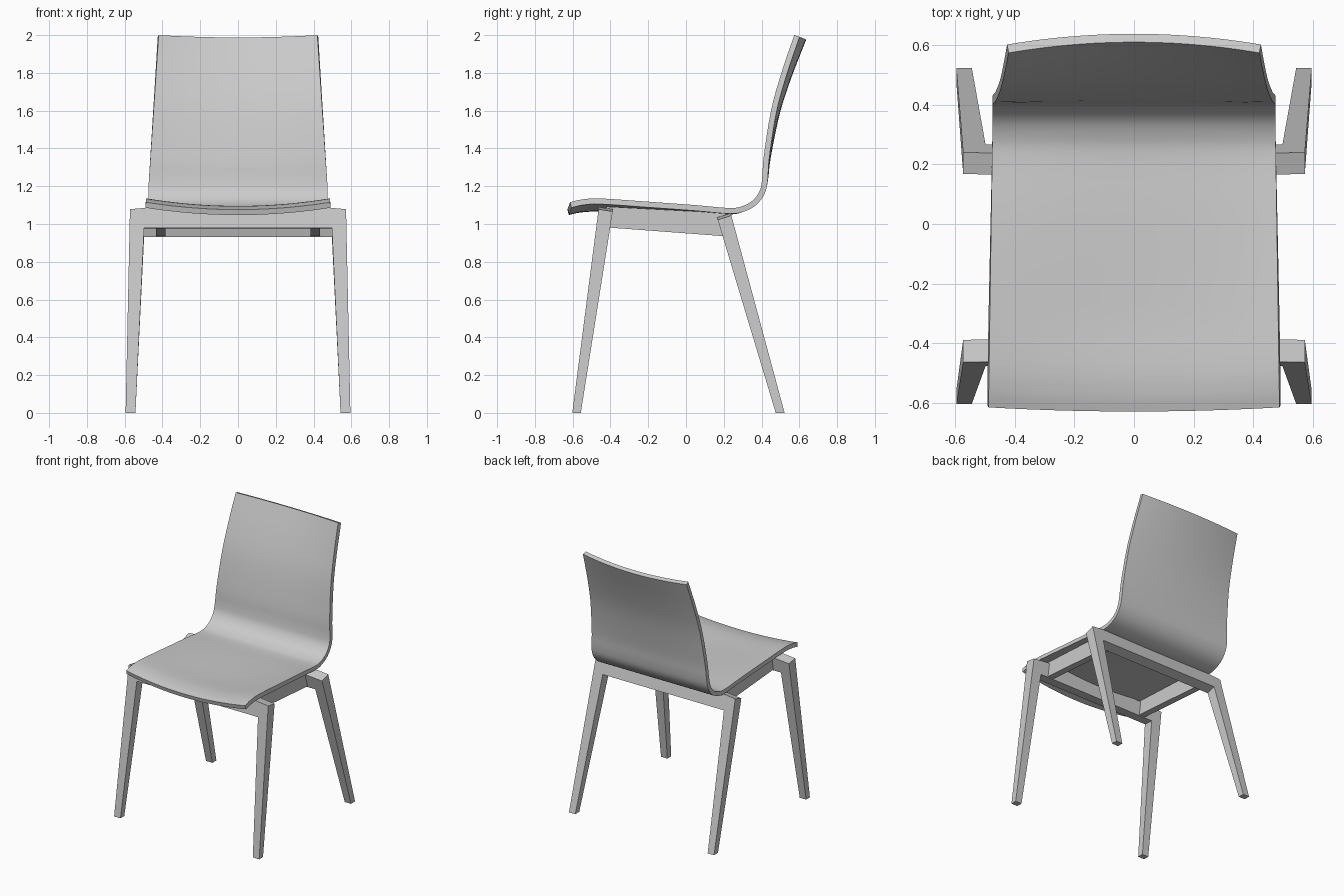
import bpy, bmesh
from mathutils import Vector

cube = bpy.data.objects.get("Cube")
if cube:
    bpy.data.objects.remove(cube)

grey = bpy.data.materials.new("plain grey")
grey.use_nodes = True
colour = (0.6, 0.6, 0.6, 1)
grey.diffuse_color = colour
grey.node_tree.nodes["Principled BSDF"].inputs["Base Color"].default_value = colour


def make_object(name, verts, faces):
    mesh = bpy.data.meshes.new(name)
    bm = bmesh.new()
    points = [bm.verts.new(v) for v in verts]
    for face in faces:
        bm.faces.new([points[i] for i in face])
    bm.to_mesh(mesh)
    bm.free()
    mesh.materials.append(grey)
    obj = bpy.data.objects.new(name, mesh)
    bpy.context.collection.objects.link(obj)
    return obj


def fix_normals(obj):
    bm = bmesh.new()
    bm.from_mesh(obj.data)
    bmesh.ops.recalc_face_normals(bm, faces=bm.faces)
    bm.to_mesh(obj.data)
    bm.free()


def clamp(value):
    return max(0, min(1, value))


def smooth_path(points, steps):
    """Catmull-Rom curve through the points."""
    p = [Vector(q) for q in points]
    p = [2 * p[0] - p[1]] + p + [2 * p[-1] - p[-2]]
    path = []
    for a, b, c, d in zip(p, p[1:], p[2:], p[3:]):
        for k in range(steps):
            t = k / steps
            path.append(0.5 * (2 * b + (c - a) * t + (2 * a - 5 * b + 4 * c - d) * t**2
                               + (3 * b - a - 3 * c + d) * t**3))
    return path + [p[-2]]


# Bent shell: side profile (y, z) swept across a shallow hollow
def build_shell(columns=20, thickness=0.03):
    path = smooth_path([(-.614, 1.115), (-.55, 1.13), (-.45, 1.135), (-.2, 1.118),
                        (.05, 1.1), (.22, 1.085), (.29, 1.092), (.35, 1.122),
                        (.39, 1.175), (.403, 1.24), (.412, 1.36), (.45, 1.6),
                        (.505, 1.8), (.573, 2)], 4)
    verts, faces = [], []
    for i, point in enumerate(path):
        tangent = (path[min(i + 1, len(path) - 1)] - path[max(i - 1, 0)]).normalized()
        outward = Vector((tangent.y, -tangent.x))
        seat = clamp((0.3 - point.x) / 0.9)
        back = clamp((point.y - 1.2) / 0.8)
        half_width = 0.474 + 0.013 * seat - 0.054 * back
        depth = 0.04 * min(1, seat * 1.4) + 0.038 * back
        bow = 0.024 * clamp((-0.4 - point.x) / 0.2)
        for j in range(columns + 1):
            u = 2 * j / columns - 1
            hollow = 1 - u * u
            q = point + outward * depth * hollow
            verts.append((u * half_width, q.x - bow * hollow, q.y))
    row = columns + 1
    for i in range(len(path) - 1):
        for j in range(columns):
            a = i * row + j
            faces.append((a, a + 1, a + row + 1, a + row))
    shell = make_object("seat_shell", verts, faces)
    solid = shell.modifiers.new("thickness", 'SOLIDIFY')
    solid.thickness = thickness
    solid.offset = -1
    solid.use_even_offset = True
    bpy.context.view_layer.objects.active = shell
    shell.select_set(True)
    bpy.ops.object.modifier_apply(modifier=solid.name)
    bpy.ops.object.shade_smooth_by_angle()
    shell.select_set(False)


# Leg frame: arch outline with a tapering, leaning depth
def build_leg_frame(name, foot, top, under):
    """foot: (y, y); top: ((y, z), (y, z)); under: (z, z) below the crossbar."""
    verts = []
    for foot_y, (top_y, top_z), under_z in zip(foot, top, under):
        half = [(.595, 0), (.572, top_z), (.45, top_z + .012),
                (.45, under_z), (.497, under_z), (.543, 0)]
        for side in (1, -1):
            for x, z in half:
                y = foot_y + (top_y - foot_y) * z / top_z
                verts.append((side * x, y, z))
    # front layer then back layer, each with two six-point halves
    faces = []
    n = 12
    for s in (0, 6):
        for quad in ((0, 1, 4, 5), (1, 2, 3, 4)):
            for layer in (0, n):
                faces.append([layer + s + k for k in quad])
        for a, b in ((0, 1), (1, 2), (3, 4), (4, 5), (5, 0)):
            faces.append((s + a, s + b, s + b + n, s + a + n))
    for layer in (0, n):
        faces.append([layer + k for k in (2, 8, 9, 3)])
    for a in (2, 3):
        faces.append((a, a + 6, a + 6 + n, a + n))
    fix_normals(make_object(name, verts, faces))


# Side rail joining the two leg frames under the shell
def build_rail(name, side):
    outline = [(-.42, .982), (.21, .935), (.21, 1.058), (-.42, 1.092)]
    verts = [(side * x, y, z) for x in (.385, .435) for y, z in outline]
    faces = [(0, 1, 2, 3), (4, 5, 6, 7)]
    faces += [(k, (k + 1) % 4, (k + 1) % 4 + 4, k + 4) for k in range(4)]
    fix_normals(make_object(name, verts, faces))


build_shell()
build_leg_frame("front_legs", (-.602, -.557), ((-.463, 1.078), (-.388, 1.066)), (.98, .975))
build_leg_frame("rear_legs", (.475, .522), ((.168, 1.022), (.24, 1.045)), (.93, .95))
build_rail("left_rail", 1)
build_rail("right_rail", -1)
